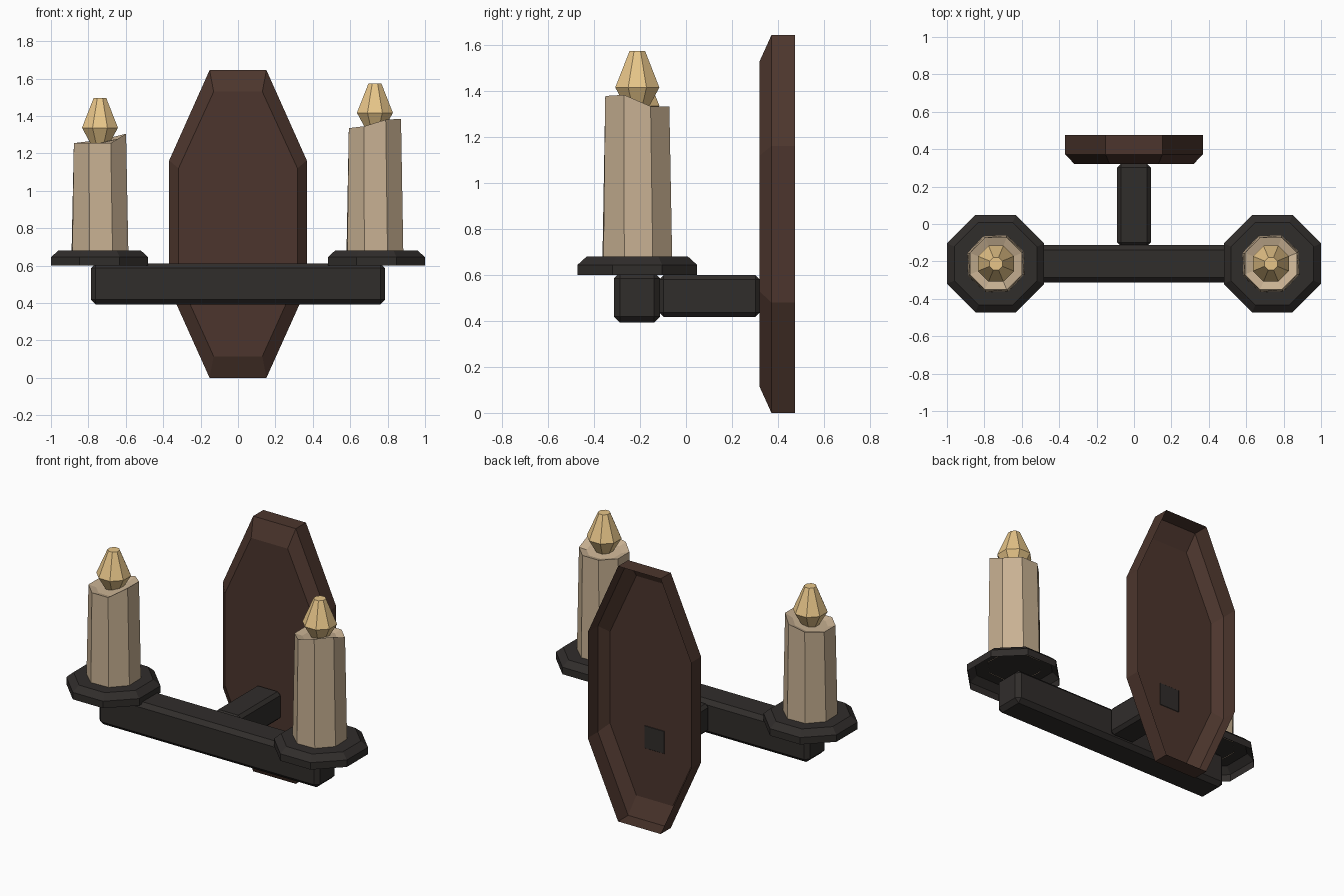
import bpy, bmesh
from math import sin, cos, pi, radians

if "Cube" in bpy.data.objects:
    bpy.data.objects.remove(bpy.data.objects["Cube"])


def material(name, rgb):
    m = bpy.data.materials.new(name)
    m.diffuse_color = (*rgb, 1)
    m.use_nodes = True
    m.node_tree.nodes["Principled BSDF"].inputs["Base Color"].default_value = m.diffuse_color
    return m


wood = material("dark_wood", (0.072, 0.036, 0.026))
iron = material("iron", (0.03, 0.026, 0.024))
wax = material("wax", (0.58, 0.44, 0.29))
glow = material("flame", (0.80, 0.56, 0.25))


def finish(name, bm, mat):
    bmesh.ops.recalc_face_normals(bm, faces=bm.faces)
    me = bpy.data.meshes.new(name)
    bm.to_mesh(me)
    bm.free()
    me.materials.append(mat)
    ob = bpy.data.objects.new(name, me)
    bpy.context.collection.objects.link(ob)
    return ob


def loft(name, rings, mat, cap_first=False, cap_last=True):
    """Skin a stack of equal-sized point rings."""
    bm = bmesh.new()
    vs = [[bm.verts.new(p) for p in ring] for ring in rings]
    n = len(vs[0])
    for a, b in zip(vs, vs[1:]):
        for i in range(n):
            j = (i + 1) % n
            bm.faces.new((a[i], a[j], b[j], b[i]))
    if cap_first:
        bm.faces.new(vs[0][::-1])
    if cap_last:
        bm.faces.new(vs[-1])
    return finish(name, bm, mat)


def octagon(cx, cy, r, z, rises=(0,) * 8, turn=0.0):
    angles = [radians(22.5 + 45 * i + turn) for i in range(8)]
    return [(cx + r * cos(a), cy + r * sin(a), z + d) for a, d in zip(angles, rises)]


def beam(name, lo, hi, chamfer):
    bm = bmesh.new()
    bmesh.ops.create_cube(bm, size=1)
    for v in bm.verts:
        v.co = [lo[k] if v.co[k] < 0 else hi[k] for k in range(3)]
    bmesh.ops.bevel(bm, geom=bm.edges[:], offset=chamfer, segments=1, affect='EDGES')
    return finish(name, bm, iron)


# wall plate: elongated octagon shell, open at the back
def plate_ring(y, w_end, w_mid, z0, z1, z2, z3):
    right = [(w_end, z0), (w_mid, z1), (w_mid, z2), (w_end, z3)]
    return [(x, y, z) for x, z in right] + [(-x, y, z) for x, z in reversed(right)]


outer = (0.152, 0.368, 0.0, 0.48, 1.162, 1.645)
inner = (0.130, 0.318, 0.115, 0.53, 1.12, 1.53)
loft("wall_plate", [plate_ring(0.475, *outer), plate_ring(0.372, *outer),
                    plate_ring(0.32, *inner)], wood)

# support arm and cross bar
beam("support_arm", (-0.09, -0.118, 0.418), (0.09, 0.322, 0.60), 0.02)
beam("cross_bar", (-0.787, -0.313, 0.393), (0.787, -0.113, 0.612), 0.026)

# drip pans (open below), candles with uneven rims, and flames
CY = -0.212
candles = {
    "left": (-0.738, 1.255, (0.05, 0.03, 0.01, 0, 0, 0, 0, 0.05)),
    "right": (0.732, 1.335, (0.0, 0.0, 0.0, 0, 0, 0.01, 0.045, 0.05)),
}
for side, (cx, top, rises) in candles.items():
    px = -0.74 if cx < 0 else 0.74
    R = 0.26 / cos(pi / 8)
    loft(side + "_drip_pan", [octagon(px, CY, R, 0.60), octagon(px, CY, R, 0.645),
                              octagon(px, CY, R - 0.043, 0.681)], iron)
    loft(side + "_candle", [octagon(cx, CY, 0.162, 0.678, turn=2),
                            octagon(cx, CY, 0.151, top, rises),
                            octagon(cx, CY, 0.105, top - 0.012, [0.7 * d for d in rises])], wax)
    loft(side + "_flame", [octagon(cx, CY, 0.05, top - 0.01), octagon(cx, CY, 0.104, top + 0.082),
                           octagon(cx, CY, 0.037, top + 0.24)], glow, cap_first=True)
